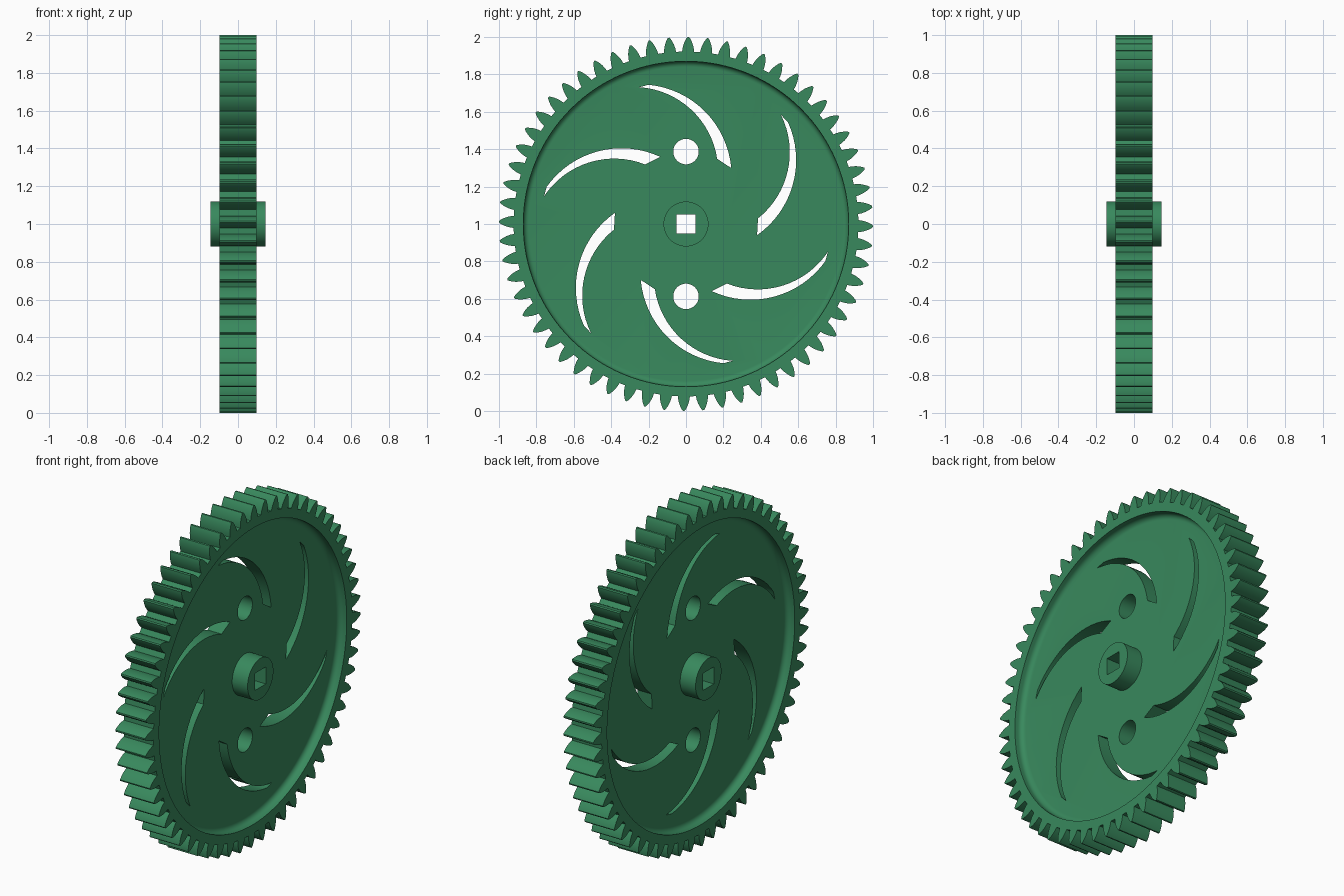
import bpy, bmesh
from math import sin, cos, pi, radians, atan2
from mathutils import Matrix, Vector

if "Cube" in bpy.data.objects:
    bpy.data.objects.remove(bpy.data.objects["Cube"])

TEETH = 60
CENTRE = Vector((0, 0, 1))


def finish(name, bm):
    bmesh.ops.recalc_face_normals(bm, faces=bm.faces)
    me = bpy.data.meshes.new(name)
    bm.to_mesh(me)
    bm.free()
    ob = bpy.data.objects.new(name, me)
    ob.location = CENTRE
    bpy.context.collection.objects.link(ob)
    return ob


def prism(name, outline, half):
    """Extrude a (y, z) outline along x, from -half to +half."""
    bm = bmesh.new()
    face = bm.faces.new([bm.verts.new((-half, y, z)) for y, z in outline])
    ext = bmesh.ops.extrude_face_region(bm, geom=[face])["geom"]
    verts = [g for g in ext if isinstance(g, bmesh.types.BMVert)]
    bmesh.ops.translate(bm, verts=verts, vec=(2 * half, 0, 0))
    return finish(name, bm)


def lathe(name, profile, n=128):
    """Closed solid of revolution about x from (x, radius) rings, capped at both ends."""
    bm = bmesh.new()
    rings = [[bm.verts.new((x, y, z)) for y, z in circle(r, n)] for x, r in profile]
    for a, b in zip(rings, rings[1:]):
        for i in range(n):
            j = (i + 1) % n
            bm.faces.new((a[i], a[j], b[j], b[i]))
    bm.faces.new(rings[0])
    bm.faces.new(rings[-1])
    return finish(name, bm)


def circle(r, n, cy=0, cz=0):
    return [(cy + r * cos(2 * pi * i / n), cz + r * sin(2 * pi * i / n)) for i in range(n)]


def arc3(a, b, c, n=16):
    """Points of the circular arc from a to c through b."""
    (ax, ay), (bx, by), (cx, cy) = a, b, c
    d = 2 * (ax * (by - cy) + bx * (cy - ay) + cx * (ay - by))
    sa, sb, sc = ax * ax + ay * ay, bx * bx + by * by, cx * cx + cy * cy
    ux = (sa * (by - cy) + sb * (cy - ay) + sc * (ay - by)) / d
    uy = (sa * (cx - bx) + sb * (ax - cx) + sc * (bx - ax)) / d
    r = ((ax - ux) ** 2 + (ay - uy) ** 2) ** 0.5
    t0 = atan2(ay - uy, ax - ux)
    sweep = (atan2(cy - uy, cx - ux) - t0 + pi) % (2 * pi) - pi
    return [(ux + r * cos(t0 + sweep * i / n), uy + r * sin(t0 + sweep * i / n))
            for i in range(n + 1)]


def boolean(target, tool, op):
    mod = target.modifiers.new(op.title(), 'BOOLEAN')
    mod.operation, mod.solver, mod.object = op, 'EXACT', tool
    bpy.context.view_layer.objects.active = target
    bpy.ops.object.modifier_apply(modifier=mod.name)
    bpy.data.objects.remove(tool)


# Toothed disc: (radius, half angle) up one flank, mirrored down the other
flank = [(0.922, 0.035), (0.94, 0.032), (0.96, 0.026), (0.978, 0.018),
         (0.992, 0.010), (1.0, 0.004)]
tooth = [(r, -a) for r, a in flank] + [(r, a) for r, a in reversed(flank)]
outline = []
for i in range(TEETH):
    mid = pi / 2 - radians(0.7) + 2 * pi * i / TEETH
    outline += [(r * cos(mid + a), r * sin(mid + a)) for r, a in tooth]
gear = prism("gear_wheel", outline, 0.097)

# Recess on each side, with a fillet where the web meets the rim
R, WEB, F = 0.87, 0.046, 0.03
fillet = [(WEB + F - F * cos(t), R - F + F * sin(t))
          for t in (pi / 2 * i / 6 for i in range(7))]
for s in (-1, 1):
    prof = fillet + [(0.2, R)]
    boolean(gear, lathe("recess_cutter", [(s * x, r) for x, r in prof]), 'DIFFERENCE')

# Hub
boolean(gear, prism("hub", circle(0.12, 64), 0.146), 'UNION')

# Square bore and two round holes
b = 0.05
boolean(gear, prism("bore_cutter", [(-b, -b), (b, -b), (b, b), (-b, b)], 0.3), 'DIFFERENCE')
for s in (-1, 1):
    boolean(gear, prism("hole_cutter", circle(0.068, 48, 0, s * 0.387), 0.3), 'DIFFERENCE')

# Six swept slots
convex = arc3((0.545, 0.545), (0.576, 0.23), (0.38, -0.06))
concave = arc3((0.385, 0.03), (0.535, 0.25), (0.508, 0.583))
for i in range(6):
    rot = Matrix.Rotation(pi / 3 * i, 2)
    pts = [tuple(rot @ Vector(p)) for p in convex + concave]
    boolean(gear, prism("slot_cutter", pts, 0.3), 'DIFFERENCE')

# Green finish, smooth except at sharp edges
mat = bpy.data.materials.new("green")
mat.diffuse_color = (0.04, 0.25, 0.11, 1)
mat.use_nodes = True
mat.node_tree.nodes["Principled BSDF"].inputs["Base Color"].default_value = mat.diffuse_color
gear.data.materials.clear()
gear.data.materials.append(mat)
bpy.ops.object.select_all(action='DESELECT')
gear.select_set(True)
bpy.context.view_layer.objects.active = gear
bpy.ops.object.shade_smooth_by_angle(angle=radians(30))
